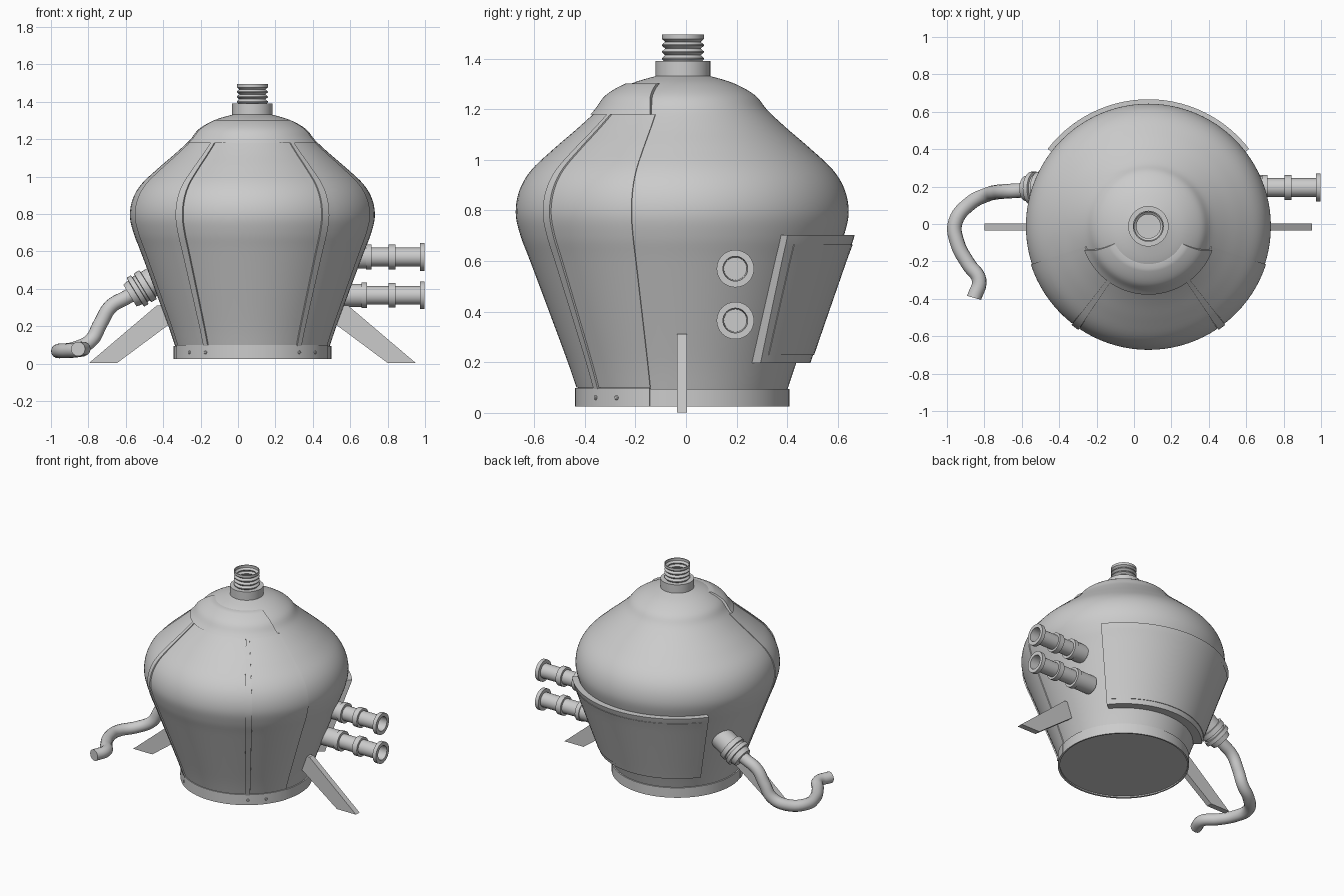
import bpy, bmesh, math
from mathutils import Vector

if "Cube" in bpy.data.objects:
    bpy.data.objects.remove(bpy.data.objects["Cube"])

CX, CY = 0.077, -0.012          # axis of the body
SEG = 96


def finish(name, bm, angle=35):
    bmesh.ops.remove_doubles(bm, verts=bm.verts, dist=1e-5)
    bmesh.ops.recalc_face_normals(bm, faces=bm.faces)
    me = bpy.data.meshes.new(name)
    bm.to_mesh(me)
    bm.free()
    ob = bpy.data.objects.new(name, me)
    bpy.context.collection.objects.link(ob)
    bpy.ops.object.select_all(action='DESELECT')
    ob.select_set(True)
    bpy.context.view_layer.objects.active = ob
    bpy.ops.object.shade_smooth_by_angle(angle=math.radians(angle))
    return ob


def lathe(name, profile, origin=(CX, CY, 0), axis=(0, 0, 1), steps=48, angle=35):
    """Revolve (radius, height) points about an axis."""
    bm = bmesh.new()
    vs = [bm.verts.new((r, 0, h)) for r, h in profile]
    es = [bm.edges.new(p) for p in zip(vs, vs[1:])]
    bmesh.ops.spin(bm, geom=vs + es, cent=(0, 0, 0), axis=(0, 0, 1),
                   angle=math.tau, steps=steps, use_duplicate=False)
    rot = Vector((0, 0, 1)).rotation_difference(Vector(axis)).to_matrix()
    for v in bm.verts:
        v.co = rot @ v.co + Vector(origin)
    return finish(name, bm, angle)


def smooth_points(pts, n=5):
    """Catmull-Rom curve through 2D points."""
    p = [Vector(q) for q in [pts[0]] + pts + [pts[-1]]]
    out = []
    for a, b, c, d in zip(p, p[1:], p[2:], p[3:]):
        for i in range(n):
            t = i / n
            out.append(0.5 * (2 * b + (c - a) * t + (2 * a - 5 * b + 4 * c - d) * t * t
                              + (3 * b - a - 3 * c + d) * t ** 3))
    return [tuple(v) for v in out] + [pts[-1]]


BODY = smooth_points([(0.412, 0.09), (0.449, 0.2), (0.523, 0.4), (0.598, 0.6), (0.636, 0.7),
                      (0.655, 0.79), (0.64, 0.88), (0.593, 0.96), (0.503, 1.045),
                      (0.41, 1.125), (0.335, 1.195), (0.285, 1.255), (0.2, 1.303),
                      (0.1, 1.333)])


def radius(z):
    for (r0, z0), (r1, z1) in zip(BODY, BODY[1:]):
        if z0 <= z <= z1:
            return r0 + (r1 - r0) * (z - z0) / (z1 - z0)


def plate(name, z0, z1, a0, a1, off, rad=radius, top_off=None, top_spread=1.0):
    """Curved plate hugging the body; angles in degrees from the front (-y).
    The offset and angular spread may change linearly towards the top."""
    top_off = off if top_off is None else top_off
    zs = [z0] + [z for _, z in BODY if z0 + 0.003 < z < z1 - 0.003] + [z1]
    n = max(1, round((a1 - a0) / 3.75))
    bm = bmesh.new()

    def grid(lo, hi):
        rows = []
        for z in zs:
            t = (z - z0) / (z1 - z0)
            r = rad(z) + lo + (hi - lo) * t
            mid, half = (a0 + a1) / 2, (a1 - a0) / 2 * (1 + (top_spread - 1) * t)
            row = []
            for i in range(n + 1):
                a = math.radians(mid + half * (2 * i / n - 1))
                row.append(bm.verts.new((CX + r * math.sin(a), CY - r * math.cos(a), z)))
            rows.append(row)
        return rows

    def rim(g):
        return g[0] + [r[-1] for r in g[1:]] + g[-1][-2::-1] + [r[0] for r in g[-2:0:-1]]
    inner, outer = grid(-0.01, -0.01), grid(off, top_off)
    for g in (inner, outer):
        for u, v in zip(g, g[1:]):
            for i in range(n):
                bm.faces.new((u[i], u[i + 1], v[i + 1], v[i]))
    ri, ro = rim(inner), rim(outer)
    for i in range(len(ri)):
        j = (i + 1) % len(ri)
        bm.faces.new((ri[i], ri[j], ro[j], ro[i]))
    return finish(name, bm)


# body shell, base ring and closed underside
lathe("body", BODY, steps=SEG)
lathe("base_ring", [(0, 0.034), (0.412, 0.034), (0.412, 0.025), (0.422, 0.025), (0.422, 0.095),
                    (0.40, 0.095)], steps=SEG)

# front plates, ribs and shoulder plate
plate("front_plate_centre", 0.1, 1.18, -34, 34, 0.006)
for s, side in ((-1, "left"), (1, "right")):
    lo, hi = sorted((s * 38, s * 72))
    plate(f"front_plate_{side}", 0.1, 1.18, lo, hi, 0.006)
    plate(f"front_rib_{side}", 0.095, 1.18, s * 36 - 1.9, s * 36 + 1.9, 0.014)
plate("shoulder_plate", 1.18, 1.302, -69, 69, 0.016, top_off=0.024, top_spread=0.91)
plate("base_front_band", 0.025, 0.099, -72, 72, 0.004, lambda z: 0.422)

# bolts on the base band
for i, deg in enumerate((-52, -36, 36, 52)):
    a = math.radians(deg)
    d = Vector((math.sin(a), -math.cos(a), 0))
    lathe(f"base_bolt_{i}", [(0.009, 0), (0.009, 0.008), (0.006, 0.011), (0, 0.011)],
          Vector((CX, CY, 0.06)) + d * 0.42, d, 12)

# rear panel with a slightly raised centre
plate("rear_panel", 0.197, 0.703, 127.5, 232.5, 0.056, top_off=0.042)
plate("rear_panel_face", 0.228, 0.665, 131, 229, 0.059, top_off=0.047)

# neck collar and open, thin-walled bellows
lathe("neck_collar", [(0.108, 1.315), (0.108, 1.39), (0.07, 1.39)])
bellows = [(0.072, 1.385)]
for i in range(4):
    z = 1.39 + i * 0.0265
    bellows += [(0.083, z + 0.008), (0.083, z + 0.012), (0.07, z + 0.0235)]
bellows[-1] = (0.083, 1.495)
lathe("neck_bellows", bellows + [(r - 0.006, z) for r, z in bellows[::-1]], angle=20)

# twin side pipes with flanges and hollow ends
for z, start, name in ((0.57, 0.60, "upper"), (0.365, 0.53, "lower")):
    f = 0.685 if name == "upper" else 0.66
    lathe(f"side_pipe_{name}",
          [(0, start), (0.062, start), (0.062, f), (0.068, f), (0.068, f + 0.03),
           (0.05, f + 0.03), (0.05, 0.805), (0.066, 0.805), (0.066, 0.842), (0.05, 0.842),
           (0.05, 0.972), (0.074, 0.972), (0.074, 0.998), (0.049, 0.998),
           (0.045, 0.9), (0, 0.9)],
          (0, 0.195, z), (1, 0, 0), 32)

# support fins on both sides
for s, side in ((-1, "left"), (1, "right")):
    bm = bmesh.new()
    pts = [(0.44, 0.312), (0.51, 0.312), (0.875, 0.002), (0.725, 0.002), (0.445, 0.21), (0.40, 0.21)]
    f = bm.faces.new([bm.verts.new((CX + s * x, -0.036, z)) for x, z in pts])
    ext = bmesh.ops.extrude_face_region(bm, geom=[f])
    bmesh.ops.translate(bm, vec=(0, 0.04, 0),
                        verts=[e for e in ext["geom"] if isinstance(e, bmesh.types.BMVert)])
    finish(f"support_fin_{side}", bm)

# hose socket with rings
lathe("hose_socket",
      [(0, -0.03), (0.077, -0.03), (0.077, 0.07), (0.09, 0.072), (0.09, 0.105), (0.078, 0.107),
       (0.078, 0.122), (0.09, 0.124), (0.09, 0.15), (0.074, 0.152), (0.068, 0.185), (0, 0.185)],
      (-0.42, 0.19, 0.46), (-0.85, 0, -0.52), 32)

# hanging hose
path = [(-0.53, 0.188, 0.39), (-0.60, 0.18, 0.352), (-0.68, 0.175, 0.305), (-0.735, 0.17, 0.215),
        (-0.785, 0.157, 0.125), (-0.87, 0.115, 0.08), (-0.955, 0.01, 0.068),
        (-0.945, -0.1, 0.068), (-0.885, -0.215, 0.07), (-0.828, -0.30, 0.078),
        (-0.855, -0.395, 0.078)]
cu = bpy.data.curves.new("hose", 'CURVE')
cu.dimensions = '3D'
cu.bevel_depth = 0.039
cu.bevel_resolution = 5
cu.use_fill_caps = True
cu.resolution_u = 6
sp = cu.splines.new('BEZIER')
sp.bezier_points.add(len(path) - 1)
for bp, co in zip(sp.bezier_points, path):
    bp.co = co
    bp.handle_left_type = bp.handle_right_type = 'AUTO'
bpy.context.collection.objects.link(bpy.data.objects.new("hose", cu))
